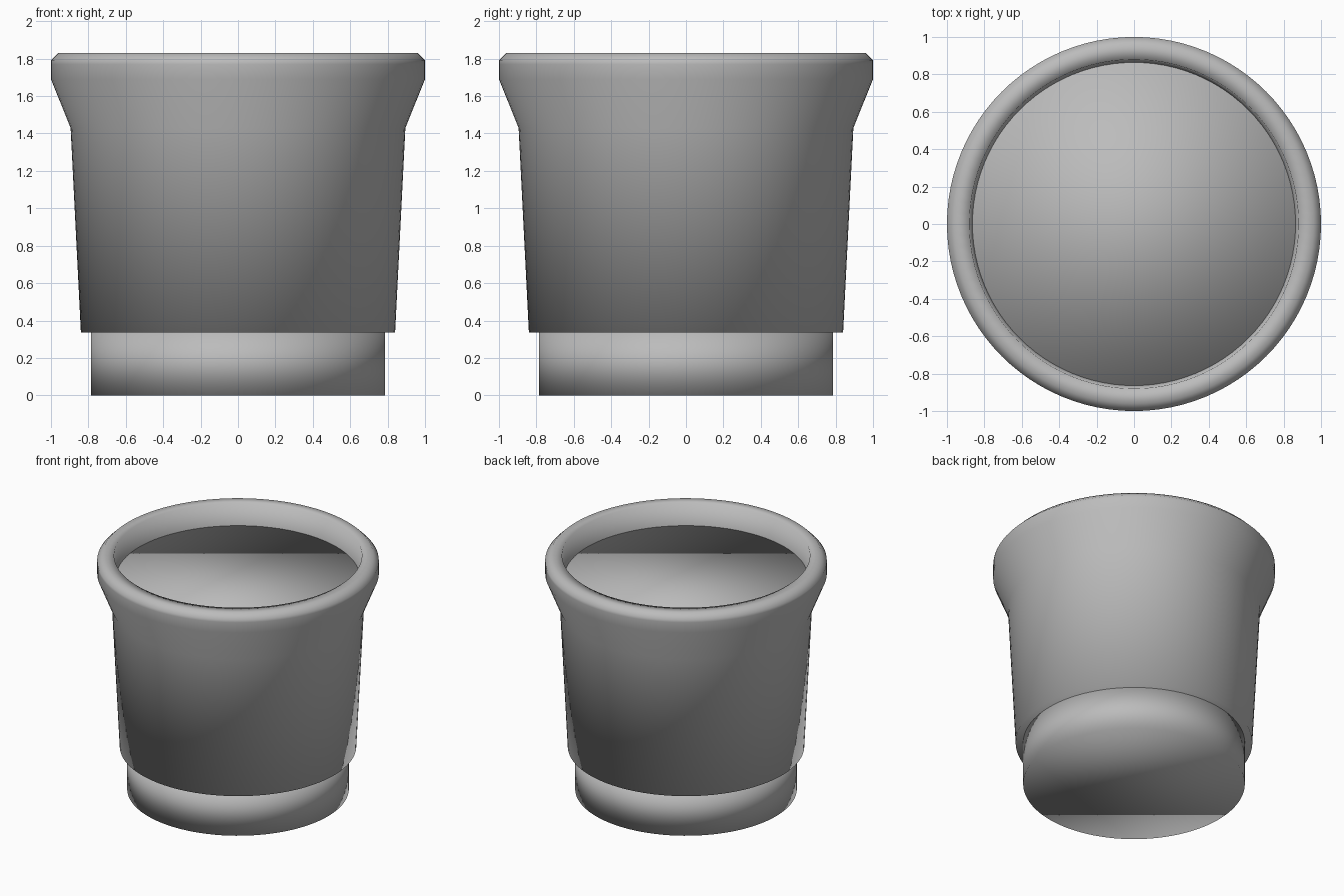
import bpy
import bmesh
from math import cos, sin, tau

SEGMENTS = 96

cube = bpy.data.objects.get("Cube")
if cube:
    bpy.data.objects.remove(cube, do_unlink=True)

# One plain grey for the whole pot
grey = bpy.data.materials.new("plain_grey")
grey.use_nodes = True
colour = (0.5, 0.5, 0.5, 1.0)
grey.diffuse_color = colour
grey.node_tree.nodes["Principled BSDF"].inputs["Base Color"].default_value = colour


def turned(name, profile, cap_start=False, cap_end=False):
    """Spin a (radius, height) profile around z, with optional flat caps."""
    bm = bmesh.new()
    rings = [[bm.verts.new((r * cos(tau * i / SEGMENTS), r * sin(tau * i / SEGMENTS), z))
              for i in range(SEGMENTS)] for r, z in profile]
    for low, high in zip(rings, rings[1:]):
        for i in range(SEGMENTS):
            j = (i + 1) % SEGMENTS
            bm.faces.new((low[i], low[j], high[j], high[i]))
    if cap_start:
        bm.faces.new(rings[0][::-1])
    if cap_end:
        bm.faces.new(rings[-1])
    for face in bm.faces:
        face.smooth = True
    mesh = bpy.data.meshes.new(name)
    bm.to_mesh(mesh)
    bm.free()
    mesh.materials.append(grey)
    obj = bpy.data.objects.new(name, mesh)
    bpy.context.collection.objects.link(obj)
    return obj


# Recessed foot under the pot
turned("foot", [(0.787, 0), (0.787, 0.34)], True, True)

# Tapered body flaring out to the collar
turned("body", [(0.84, 0.335), (0.895, 1.43), (1.0, 1.69), (1.0, 1.77)], True)

# Bevelled rim, turning down into the opening
turned("rim", [(1.0, 1.77), (1.0, 1.79), (0.96, 1.83), (0.88, 1.83), (0.86, 1.62)])

# Flat filling just below the rim
turned("filling", [(0.87, 1.5), (0.87, 1.66)], True, True)
